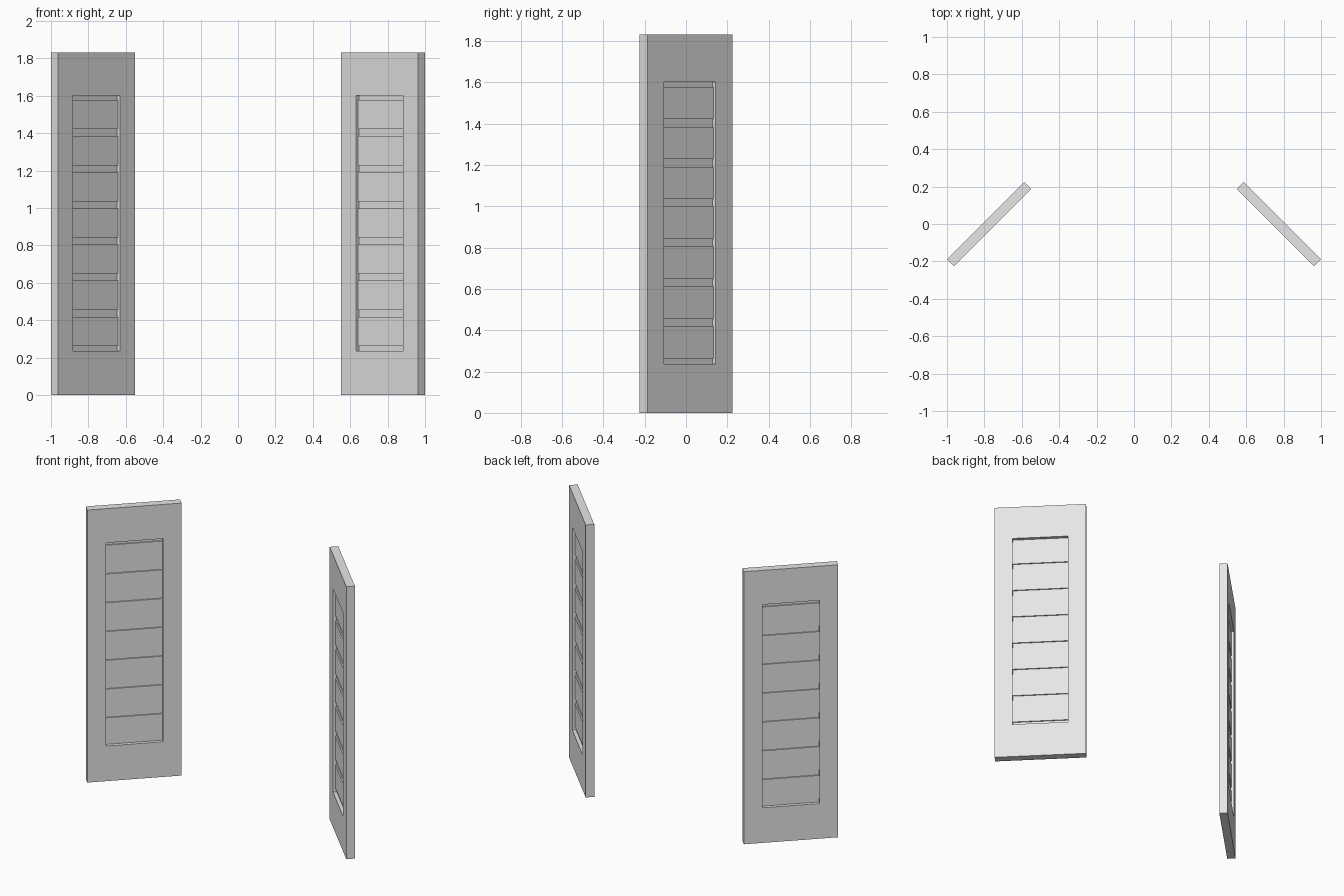
import bpy
import bmesh
from math import radians
from mathutils import Matrix, Vector

cube = bpy.data.objects.get("Cube")
if cube:
    bpy.data.objects.remove(cube, do_unlink=True)

WIDTH, THICK, HEIGHT = 0.583, 0.053, 1.83
OPEN_HALF, OPEN_LOW, OPEN_HIGH = 0.177, 0.236, 1.6
SLAT_DEPTH, GROOVE_DEPTH = 0.015, 0.023
SLATS, SLAT_LOW, SLAT_HEIGHT, SLAT_STEP = 7, 0.262, 0.156, 0.1932

grey = bpy.data.materials.new("light_grey")
grey.use_nodes = True
grey.diffuse_color = (0.8, 0.8, 0.8, 1)
grey.node_tree.nodes["Principled BSDF"].inputs["Base Color"].default_value = (0.8, 0.8, 0.8, 1)


def add_box(bm, size, centre):
    matrix = Matrix.Translation(centre) @ Matrix.Diagonal((*size, 1))
    bmesh.ops.create_cube(bm, size=1, matrix=matrix)


def finish(bm, name, placement):
    mesh = bpy.data.meshes.new(name)
    bm.to_mesh(mesh)
    bm.free()
    mesh.materials.append(grey)
    obj = bpy.data.objects.new(name, mesh)
    obj.matrix_world = placement
    bpy.context.collection.objects.link(obj)


def build_frame(name, placement):
    # Solid board with a rectangular recess on each broad face
    bm = bmesh.new()
    add_box(bm, (WIDTH, THICK, HEIGHT), (0, 0, HEIGHT / 2))
    bm.normal_update()
    broad = [f for f in bm.faces if abs(f.normal.y) > 0.9]
    for face in broad:
        inward = Vector((0, -GROOVE_DEPTH if face.normal.y > 0 else GROOVE_DEPTH, 0))
        bmesh.ops.inset_individual(bm, faces=[face], thickness=0.1)
        for v in face.verts:
            v.co.x = OPEN_HALF if v.co.x > 0 else -OPEN_HALF
            v.co.z = OPEN_HIGH if v.co.z > HEIGHT / 2 else OPEN_LOW
        floor = bmesh.ops.extrude_discrete_faces(bm, faces=[face])["faces"][0]
        for v in floor.verts:
            v.co += inward
    bmesh.ops.recalc_face_normals(bm, faces=bm.faces)
    finish(bm, name, placement)


def build_slats(name, placement):
    # Row of boards standing proud of the recess on both faces
    bm = bmesh.new()
    for i in range(SLATS):
        z = SLAT_LOW + SLAT_HEIGHT / 2 + i * SLAT_STEP
        add_box(bm, (2 * OPEN_HALF, THICK - 2 * SLAT_DEPTH, SLAT_HEIGHT), (0, 0, z))
    finish(bm, name, placement)


# Pair of shutters turned toward each other
for side, sign in (("left", 1), ("right", -1)):
    placement = Matrix.Translation((sign * 0.775, 0, 0)) @ Matrix.Rotation(radians(-45 * sign), 4, "Z")
    build_frame(side + "_shutter_frame", placement)
    build_slats(side + "_shutter_slats", placement)
